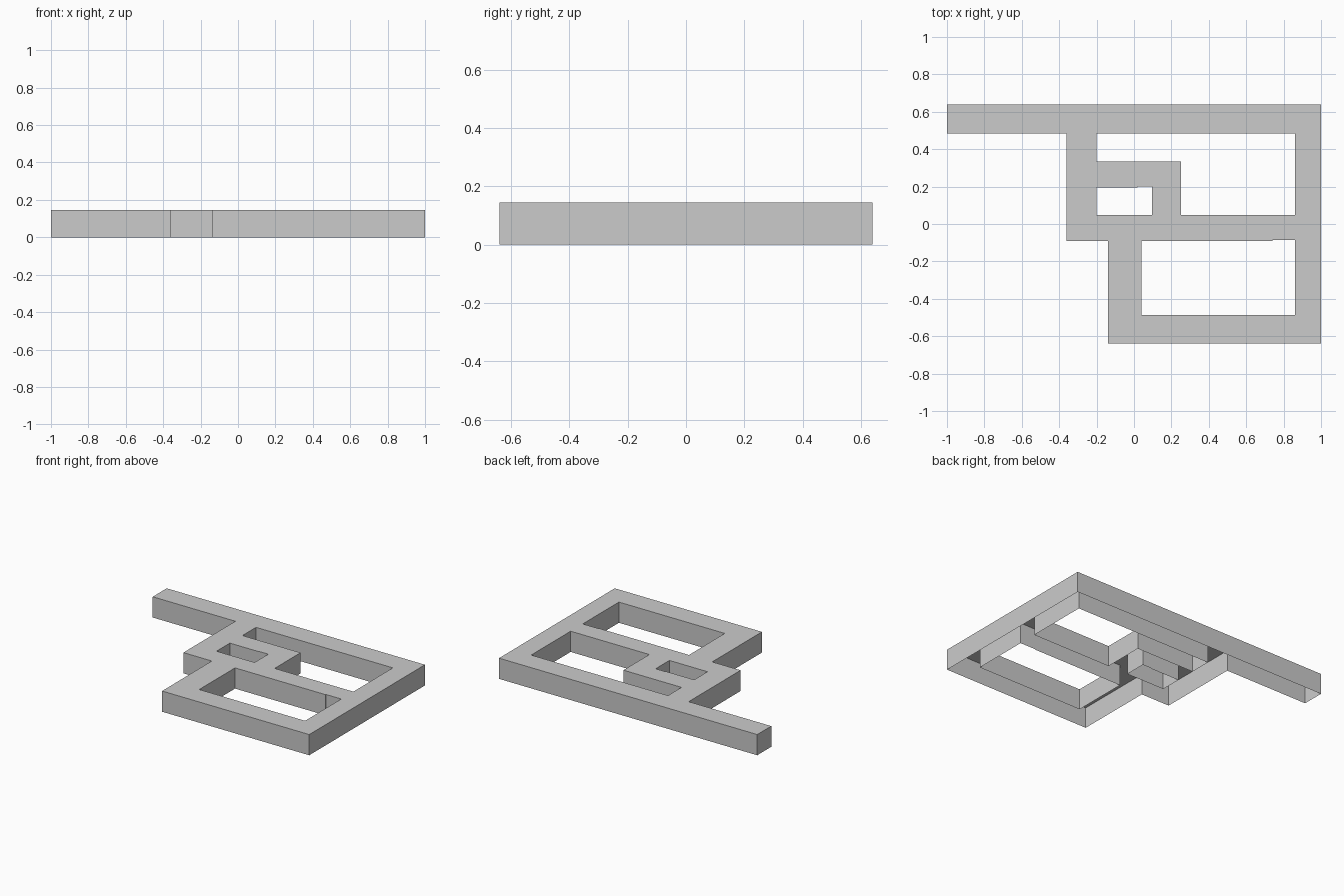
import bpy, bmesh

if "Cube" in bpy.data.objects:
    bpy.data.objects.remove(bpy.data.objects["Cube"])

HEIGHT = 0.145

# Outer outline runs clockwise, openings run counter-clockwise (air on the left)
outer = [(-1, .64), (1, .64), (1, -.64), (-.14, -.64), (-.14, -.09),
         (-.36, -.09), (-.36, .485), (-1, .485)]
upper_opening = [(-.2, .335), (.25, .335), (.25, .048), (.86, .048),
                 (.86, .485), (-.2, .485)]
small_opening = [(-.2, .048), (.095, .048), (.095, .2), (.02, .2),
                 (.02, .196), (-.2, .196)]
lower_opening = [(.04, -.486), (.86, -.486), (.86, -.086), (.74, -.086),
                 (.74, -.09), (.04, -.09)]

bm = bmesh.new()


def add_walls(points):
    """Vertical walls around one outline; returns its top edges."""
    top = [bm.verts.new((x, y, HEIGHT)) for x, y in points]
    low = [bm.verts.new((x, y, 0)) for x, y in points]
    edges = []
    for i in range(len(points)):
        j = (i + 1) % len(points)
        bm.faces.new((top[i], top[j], low[j], low[i]))
        edges.append(bm.edges.get((top[i], top[j])))
    return edges


rim = []
for outline in (outer, upper_opening, small_opening, lower_opening):
    rim += add_walls(outline)

# Flat top with the openings left free; the underside stays open
fill = bmesh.ops.triangle_fill(bm, edges=rim, use_beauty=True, normal=(0, 0, 1))
for f in fill["geom"]:
    if isinstance(f, bmesh.types.BMFace):
        f.normal_update()
        if f.normal.z < 0:
            f.normal_flip()
bmesh.ops.dissolve_limit(bm, angle_limit=0.01, verts=bm.verts[:], edges=bm.edges[:])

mesh = bpy.data.meshes.new("wall_frame")
bm.to_mesh(mesh)
bm.free()
bpy.context.collection.objects.link(bpy.data.objects.new("wall_frame", mesh))
